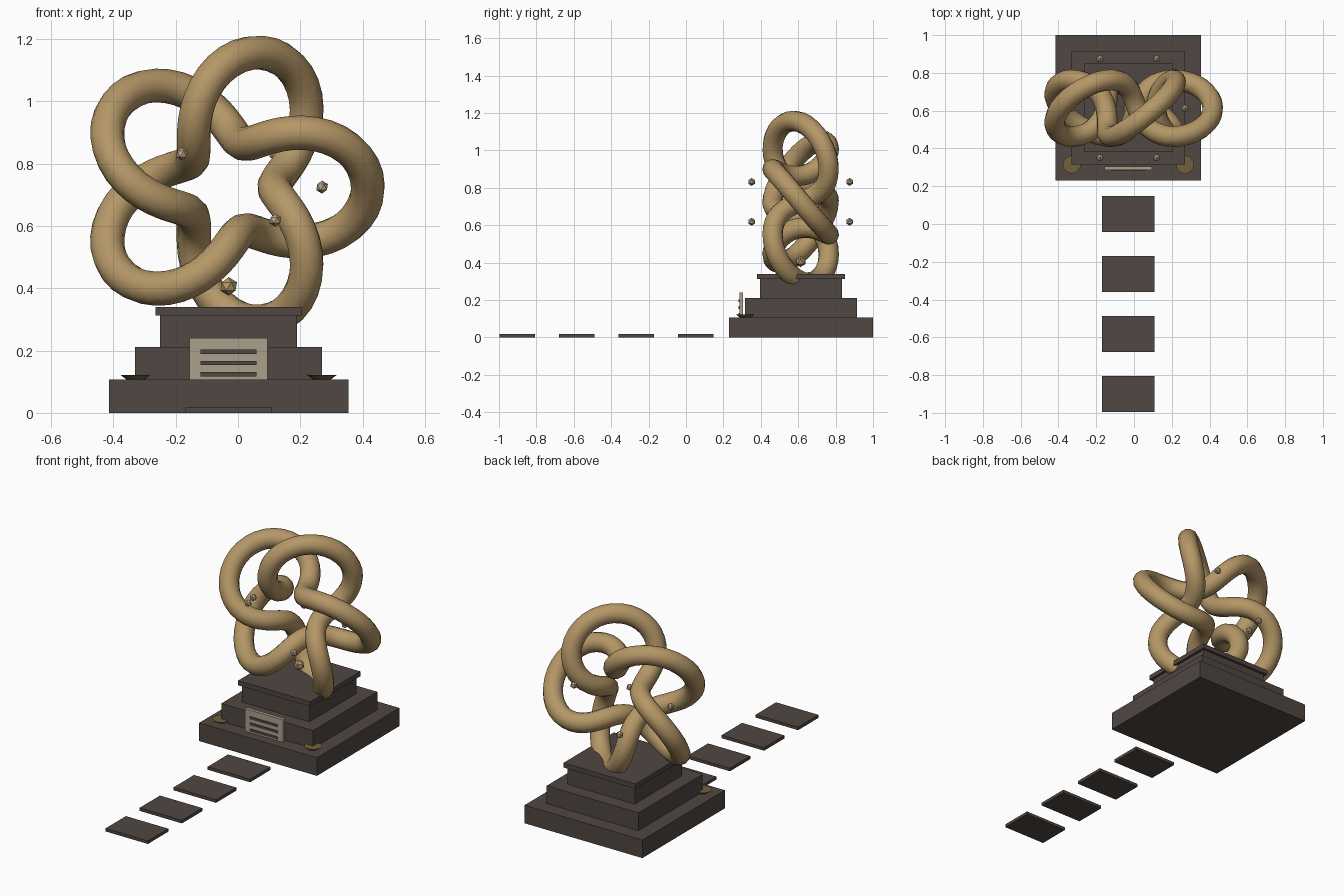
import bpy
from math import sin, cos, pi, radians

cube = bpy.data.objects.get("Cube")
if cube:
    bpy.data.objects.remove(cube, do_unlink=True)


def material(name, r, g, b):
    m = bpy.data.materials.new(name)
    m.use_nodes = True
    m.diffuse_color = (r, g, b, 1)
    bsdf = m.node_tree.nodes["Principled BSDF"]
    bsdf.inputs["Base Color"].default_value = (r, g, b, 1)
    bsdf.inputs["Roughness"].default_value = 0.6
    return m


stone = material("dark stone", 0.08, 0.063, 0.054)
bronze = material("golden bronze", 0.46, 0.31, 0.135)
plate = material("pale plate", 0.41, 0.35, 0.26)
gem = material("pale copper", 0.50, 0.37, 0.24)
brass = material("dull brass", 0.16, 0.115, 0.045)

CX, CY, CZ = -0.03, 0.613, 0.725  # centre of the sculpture


def finish(name, mat):
    ob = bpy.context.object
    ob.name = ob.data.name = name
    ob.data.materials.append(mat)
    return ob


def box(name, mat, x, y, z0, sx, sy, sz):
    bpy.ops.mesh.primitive_cube_add(size=1, location=(x, y, z0 + sz / 2))
    bpy.context.object.scale = (sx, sy, sz)
    bpy.ops.object.transform_apply(location=False, rotation=False, scale=True)
    return finish(name, mat)


def ball(name, mat, x, y, z, r):
    bpy.ops.mesh.primitive_ico_sphere_add(subdivisions=1, radius=r, location=(x, y, z))
    return finish(name, mat)


# Stepped pedestal
tiers = [("pedestal_base", 0.77, 0, 0.107), ("pedestal_middle", 0.6, 0.107, 0.105),
         ("pedestal_upper", 0.44, 0.212, 0.1), ("pedestal_cap", 0.47, 0.312, 0.028)]
for name, width, z0, height in tiers:
    box(name, stone, CX, CY + 0.002, z0, width, width, height)

# Plaque with raised bars
box("plaque", plate, CX, 0.295, 0.1, 0.25, 0.02, 0.14)
for i in range(3):
    box(f"plaque_bar_{i + 1}", stone, CX, 0.284, 0.117 + i * 0.036, 0.18, 0.008, 0.014)

# Dishes at the front corners of the pedestal
for side, name in ((-1, "right_dish"), (1, "left_dish")):
    bpy.ops.mesh.primitive_cone_add(vertices=16, radius1=0.028, radius2=0.048, depth=0.015,
                                    location=(CX + side * 0.3, 0.315, 0.1145))
    finish(name, brass)

# Path of paving slabs
for i in range(4):
    box(f"paving_slab_{i + 1}", stone, CX, 0.053 - i * 0.318, 0, 0.277, 0.19, 0.018)

# Knotted tube: winds twice round the centre while turning five times
STEPS, RING, TURN = 160, 0.297, 0.15
curve = bpy.data.curves.new("knot", "CURVE")
curve.dimensions = "3D"
curve.bevel_depth = 0.055
curve.bevel_resolution = 4
spline = curve.splines.new("POLY")
spline.points.add(STEPS - 1)
spline.use_cyclic_u = True
for i, p in enumerate(spline.points):
    t = 2 * pi * i / STEPS
    r = RING + TURN * cos(5 * t)
    p.co = (CX + r * cos(2 * t), CY - TURN * sin(5 * t), CZ + r * sin(2 * t), 1)
knot = bpy.data.objects.new("knot", curve)
bpy.context.collection.objects.link(knot)
bpy.ops.object.select_all(action="DESELECT")
knot.select_set(True)
bpy.context.view_layer.objects.active = knot
bpy.ops.object.convert(target="MESH")
finish("knot", bronze)
bpy.ops.object.shade_smooth_by_angle(angle=radians(60))

# Ring of floating beads and the lower bead
for i in range(6):
    a = i * pi / 3
    ball(f"bead_{i + 1}", gem, CX + 0.3 * cos(a), CY + 0.262 * sin(a) / sin(pi / 3),
         CZ + 0.123 * sin(2 * a), 0.021)
ball("lower_bead", bronze, CX, CY, 0.406, 0.03)
